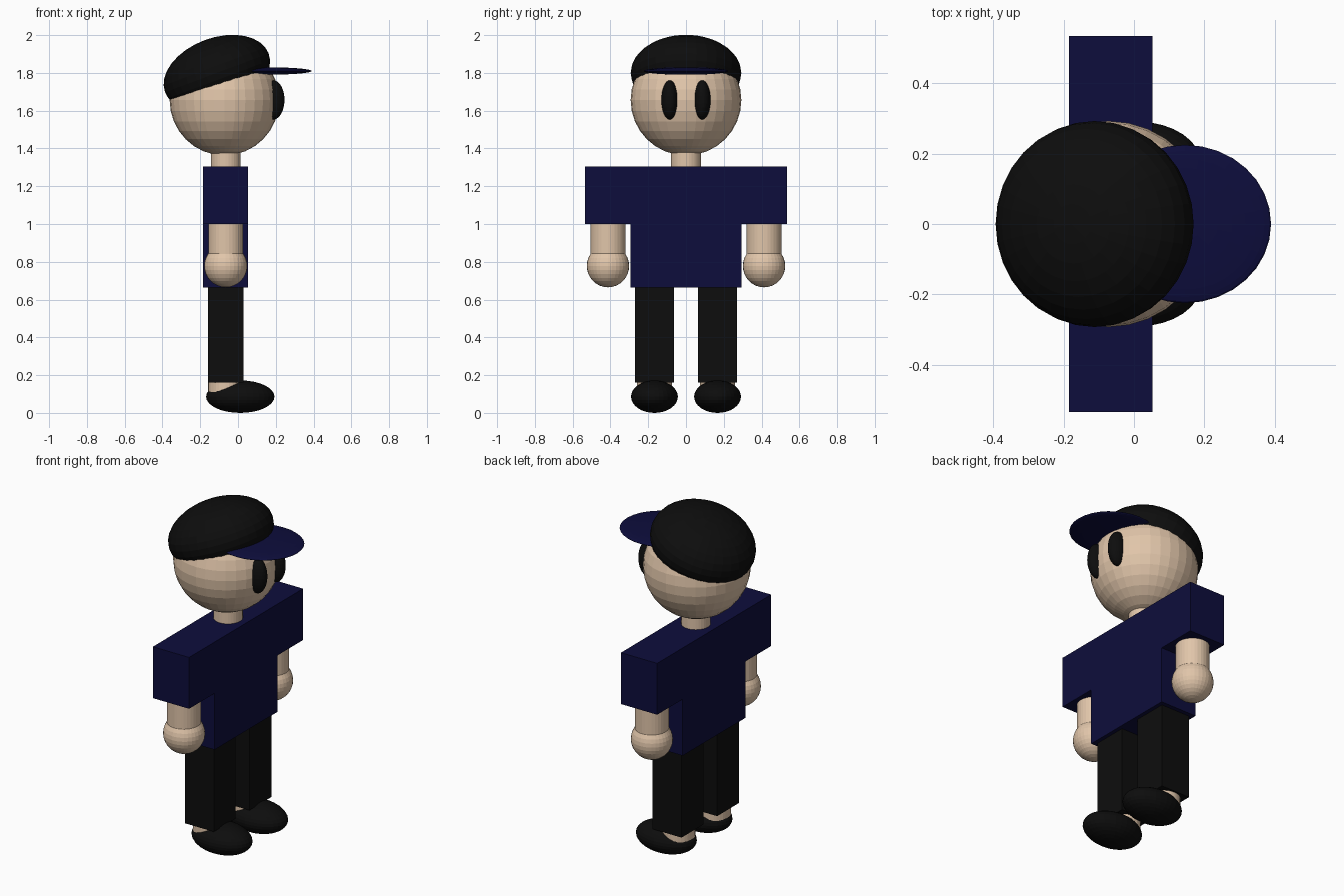
import bpy
import math

cube = bpy.data.objects.get("Cube")
if cube:
    bpy.data.objects.remove(cube, do_unlink=True)


def material(name, color):
    m = bpy.data.materials.new(name)
    m.use_nodes = True
    m.diffuse_color = color
    m.node_tree.nodes["Principled BSDF"].inputs["Base Color"].default_value = color
    return m


SKIN = material("skin", (0.75, 0.56, 0.40, 1))
NAVY = material("navy cloth", (0.004, 0.004, 0.045, 1))
BLACK = material("black", (0.004, 0.004, 0.004, 1))


def finish(name, mat):
    ob = bpy.context.object
    ob.name = ob.data.name = name
    ob.data.materials.append(mat)
    return ob


def ball(name, mat, center, radii, tilt=0):
    bpy.ops.mesh.primitive_uv_sphere_add(segments=32, ring_count=16, radius=1,
                                         location=center, rotation=(0, tilt, 0))
    bpy.context.object.scale = radii
    return finish(name, mat)


def tube(name, mat, x, y, bottom, top, radius):
    bpy.ops.mesh.primitive_cylinder_add(vertices=32, radius=radius, depth=top - bottom,
                                        location=(x, y, (bottom + top) / 2))
    return finish(name, mat)


def box(name, mat, x, y, z):
    bpy.ops.mesh.primitive_cube_add(size=1, location=[sum(r) / 2 for r in (x, y, z)])
    bpy.context.object.scale = [r[1] - r[0] for r in (x, y, z)]
    return finish(name, mat)


# Shirt: a T-shaped outline extruded front to back
BACK, FRONT = -0.185, 0.053
half = [(0.295, 0.665), (0.295, 1.0), (0.535, 1.0), (0.535, 1.305)]
outline = half + [(-y, z) for y, z in reversed(half)]
n = len(outline)
verts = [(x, y, z) for x in (BACK, FRONT) for y, z in outline]
faces = [tuple(reversed(range(n))), tuple(range(n, 2 * n))]
faces += [(i, (i + 1) % n, (i + 1) % n + n, i + n) for i in range(n)]
mesh = bpy.data.meshes.new("shirt")
mesh.from_pydata(verts, [], faces)
mesh.materials.append(NAVY)
bpy.context.collection.objects.link(bpy.data.objects.new("shirt", mesh))

# Head, neck and cap
AXIS = -0.065
tube("neck", SKIN, AXIS, 0, 1.29, 1.42, 0.079)
ball("head", SKIN, (-0.072, 0, 1.656), (0.29, 0.293, 0.293))
ball("cap_crown", BLACK, (-0.112, 0, 1.80), (0.293, 0.293, 0.185), -math.radians(20.5))
ball("cap_brim", NAVY, (0.145, 0, 1.81), (0.245, 0.225, 0.02))

# Paired parts, the model facing +x
for side, s in (("left", 1), ("right", -1)):
    ball(side + "_eye", BLACK, (0.187, s * 0.086, 1.657), (0.059, 0.044, 0.104))
    tube(side + "_arm", SKIN, AXIS, s * 0.413, 0.78, 1.02, 0.092)
    ball(side + "_hand", SKIN, (AXIS, s * 0.413, 0.778), (0.114, 0.112, 0.113))
    leg_y = s * 0.167
    box(side + "_trouser_leg", BLACK, (-0.16, 0.03),
        (leg_y - 0.103, leg_y + 0.103), (0.162, 0.67))
    tube(side + "_ankle", SKIN, AXIS, leg_y, 0.11, 0.2, 0.093)
    ball(side + "_shoe", BLACK, (0.012, leg_y, 0.086), (0.181, 0.124, 0.086))
